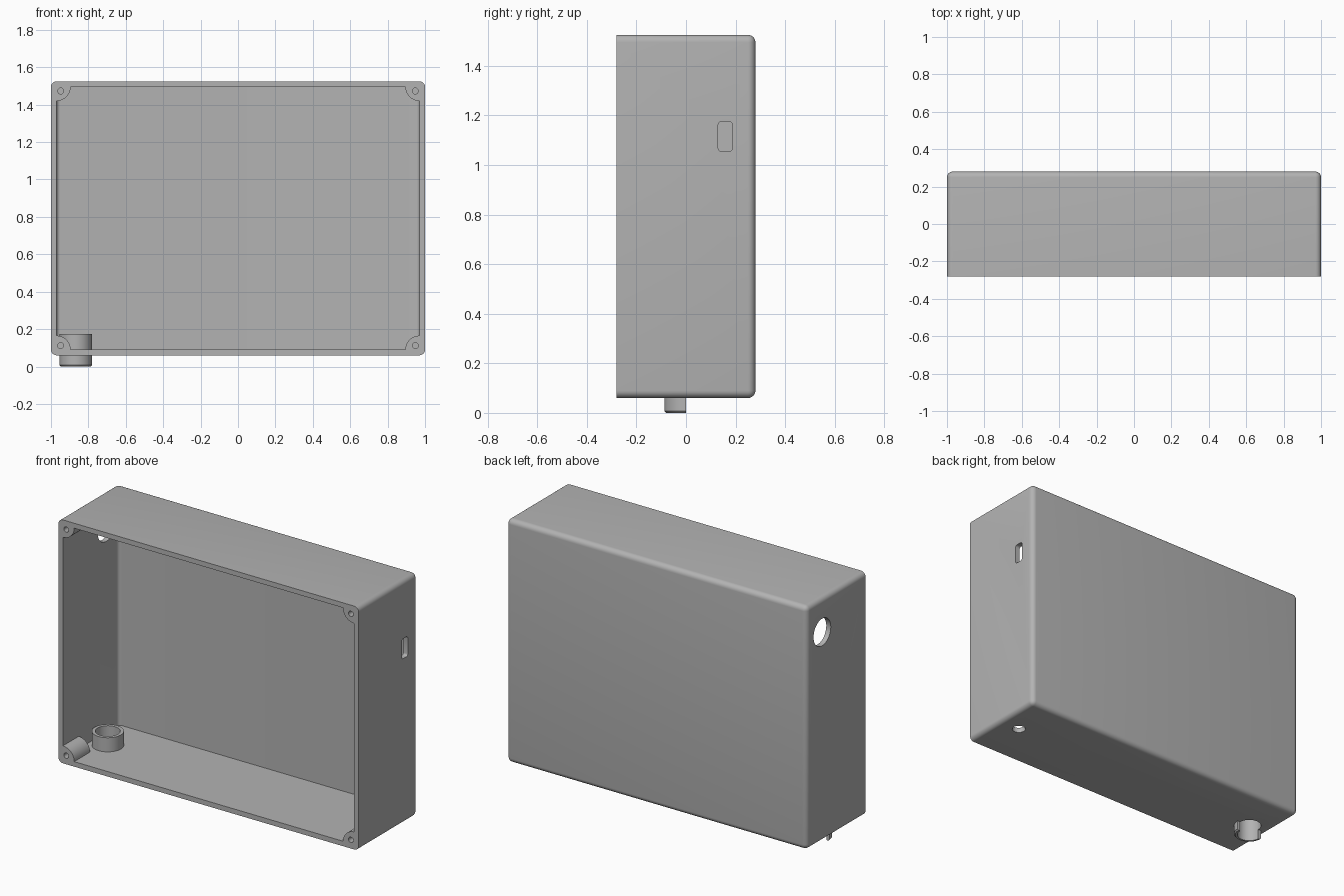
import bpy, bmesh, math
from mathutils import Matrix, Vector

if "Cube" in bpy.data.objects:
    bpy.data.objects.remove(bpy.data.objects["Cube"], do_unlink=True)

GREY = 0.45
grey = bpy.data.materials.new("plain_grey")
grey.use_nodes = True
grey.diffuse_color = (GREY, GREY, GREY, 1)
grey.node_tree.nodes["Principled BSDF"].inputs["Base Color"].default_value = (GREY, GREY, GREY, 1)

# Main dimensions
W, D, BOTTOM, TOP, WALL = 1.0, 0.28, 0.06, 1.525, 0.03
MID = (BOTTOM + TOP) / 2


def finish(name, bm):
    bmesh.ops.recalc_face_normals(bm, faces=bm.faces)
    mesh = bpy.data.meshes.new(name)
    bm.to_mesh(mesh)
    bm.free()
    mesh.materials.append(grey)
    obj = bpy.data.objects.new(name, mesh)
    bpy.context.collection.objects.link(obj)
    return obj


def box(name, low, high, radius=0, pick=None, segments=6):
    """Box between two corners; edges chosen by pick(a, b) are rounded."""
    bm = bmesh.new()
    low, high = Vector(low), Vector(high)
    size = Matrix.Diagonal((*(high - low), 1))
    bmesh.ops.create_cube(bm, size=1, matrix=Matrix.Translation((low + high) / 2) @ size)
    if radius:
        edges = [e for e in bm.edges if pick(e.verts[0].co, e.verts[1].co)]
        bmesh.ops.bevel(bm, geom=edges, offset=radius, segments=segments,
                        profile=0.5, affect='EDGES')
    return finish(name, bm)


def rod(name, center, radius, length, axis='Z', sides=48):
    bm = bmesh.new()
    turn = {'X': Matrix.Rotation(math.pi / 2, 4, 'Y'),
            'Y': Matrix.Rotation(math.pi / 2, 4, 'X'),
            'Z': Matrix.Identity(4)}[axis]
    bmesh.ops.create_cone(bm, cap_ends=True, segments=sides, radius1=radius, radius2=radius,
                          depth=length, matrix=Matrix.Translation(center) @ turn)
    return finish(name, bm)


def cut(target, *cutters):
    for c in cutters:
        c.hide_render = True
        mod = target.modifiers.new("cut", 'BOOLEAN')
        mod.operation, mod.solver, mod.object = 'DIFFERENCE', 'EXACT', c
        bpy.context.view_layer.objects.active = target
        bpy.ops.object.modifier_apply(modifier=mod.name)
        bpy.data.objects.remove(c, do_unlink=True)


def smooth(obj):
    bpy.ops.object.select_all(action='DESELECT')
    obj.select_set(True)
    bpy.context.view_layer.objects.active = obj
    bpy.ops.object.shade_smooth_by_angle(angle=math.radians(35))


# Open-fronted case: every edge rounded except the front rim
case = box("case", (-W, -D, BOTTOM), (W, D, TOP), 0.03,
           lambda a, b: a.y > 0 or b.y > 0)
cavity = box("cavity", (-W + WALL, -D - 0.1, BOTTOM + WALL), (W - WALL, D - WALL, TOP - WALL),
             0.02, lambda a, b: a.y > 0 and b.y > 0 and abs(a.x - b.x) < 0.1)
slot = box("slot", (W - 0.1, 0.13, 1.055), (W + 0.1, 0.187, 1.175), 0.013,
           lambda a, b: abs(a.x - b.x) > 0.1, 4)
side_hole = rod("side_hole", (-W, 0.133, 1.32), 0.082, 0.2, 'X')
drain_hole = rod("drain_hole", (0.867, 0, BOTTOM), 0.038, 0.2)
spout_hole = rod("spout_hole", (-0.867, 0, BOTTOM), 0.08, 0.2)
cut(case, cavity, slot, side_hole, drain_hole, spout_hole)
smooth(case)

# Quarter-round screw bosses in the four front corners
BOSS_R, BOSS_LEN, ARC = 0.075, 0.15, 12
for sx, side in ((-1, "right"), (1, "left")):
    for sz, level in ((-1, "bottom"), (1, "top")):
        cx = sx * (W - WALL)
        cz = MID + sz * ((TOP - BOTTOM) / 2 - WALL)
        bm = bmesh.new()
        ring = [bm.verts.new((cx, -D, cz))]
        for i in range(ARC + 1):
            a = i / ARC * math.pi / 2
            ring.append(bm.verts.new((cx - sx * BOSS_R * math.cos(a), -D,
                                      cz - sz * BOSS_R * math.sin(a))))
        face = bm.faces.new(ring)
        ext = bmesh.ops.extrude_face_region(bm, geom=[face])
        moved = [g for g in ext["geom"] if isinstance(g, bmesh.types.BMVert)]
        bmesh.ops.translate(bm, verts=moved, vec=(0, BOSS_LEN, 0))
        boss = finish(f"{level}_{side}_screw_boss", bm)
        cut(boss, rod("screw_hole", (cx - sx * 0.022, -D, cz - sz * 0.022),
                      0.016, 0.24, 'Y', 24))
        smooth(boss)

# Cable spout: full collar inside, front half only below the floor
profile = [(0.068, 0), (0.08, 0), (0.0875, 0.008), (0.0875, 0.175), (0.068, 0.175)]
bm = bmesh.new()
verts = [bm.verts.new((r, 0, z)) for r, z in profile]
edges = [bm.edges.new((v, verts[(i + 1) % len(verts)])) for i, v in enumerate(verts)]
bmesh.ops.spin(bm, geom=verts + edges, cent=(0, 0, 0), axis=(0, 0, 1),
               angle=math.tau, steps=48, use_duplicate=False)
bmesh.ops.remove_doubles(bm, verts=bm.verts, dist=0.0001)
bmesh.ops.translate(bm, verts=bm.verts, vec=(-0.867, 0, 0))
spout = finish("cable_spout", bm)
cut(spout, box("spout_trim", (-W, 0, -0.1), (-0.7, 0.2, BOTTOM)))
smooth(spout)
